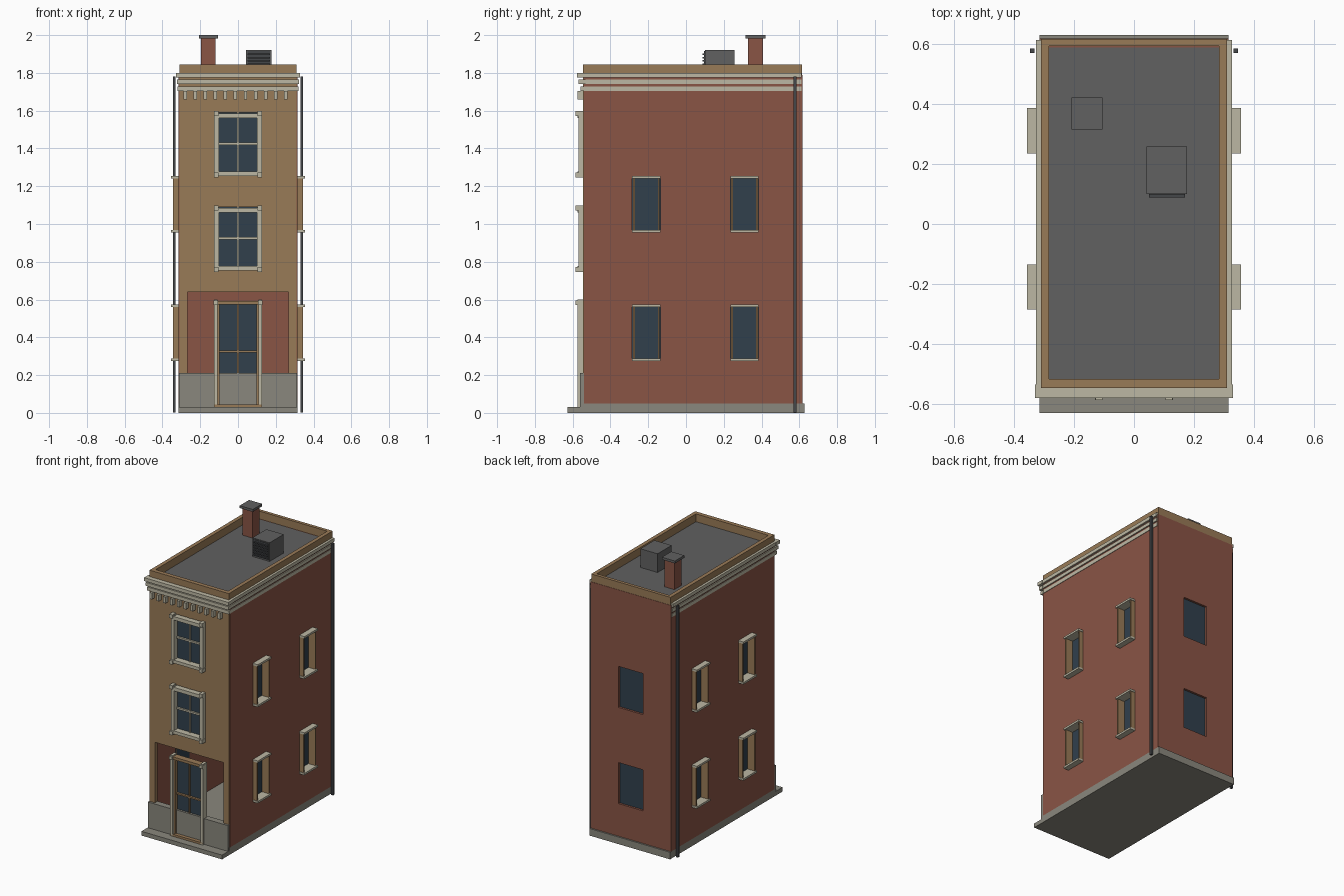
import bpy, bmesh
from mathutils import Vector

if "Cube" in bpy.data.objects:
    bpy.data.objects.remove(bpy.data.objects["Cube"])


def material(name, srgb):
    lin = [c / 12.92 if c < 0.04 else ((c + 0.055) / 1.055) ** 2.4 for c in srgb]
    mat = bpy.data.materials.new(name)
    mat.use_nodes = True
    mat.diffuse_color = (*lin, 1)
    mat.node_tree.nodes["Principled BSDF"].inputs["Base Color"].default_value = (*lin, 1)
    return mat


BRICK = material("red brick", (0.54, 0.33, 0.27))
TAN = material("tan stucco", (0.60, 0.48, 0.34))
CREAM = material("cream trim", (0.74, 0.72, 0.64))
STONE = material("grey stone", (0.54, 0.53, 0.49))
GLASS = material("dark blue glass", (0.19, 0.25, 0.30))
ROOF = material("roof grey", (0.38, 0.38, 0.38))
IRON = material("dark iron", (0.27, 0.28, 0.29))


def finish(name, bm, mat):
    mesh = bpy.data.meshes.new(name)
    bmesh.ops.recalc_face_normals(bm, faces=bm.faces[:])
    bm.to_mesh(mesh)
    bm.free()
    mesh.materials.append(mat)
    obj = bpy.data.objects.new(name, mesh)
    bpy.context.collection.objects.link(obj)
    return obj


def boxes(name, mat, *spans):
    """Each span is ((x0, x1), (y0, y1), (z0, z1))."""
    bm = bmesh.new()
    for span in spans:
        lo, hi = Vector(s[0] for s in span), Vector(s[1] for s in span)
        for v in bmesh.ops.create_cube(bm, size=1)["verts"]:
            v.co = (lo + hi) / 2 + v.co * (hi - lo)
    return finish(name, bm, mat)


def wall(name, mat, us, zs, holes, place, depth):
    """Panel with rectangular holes (u0, u1, z0, z1); place maps (u, z) to space."""
    bm = bmesh.new()
    us = sorted(set(us) | {u for h in holes for u in h[:2]})
    zs = sorted(set(zs) | {z for h in holes for z in h[2:]})
    for u0, u1 in zip(us, us[1:]):
        for z0, z1 in zip(zs, zs[1:]):
            u, z = (u0 + u1) / 2, (z0 + z1) / 2
            if not any(h[0] < u < h[1] and h[2] < z < h[3] for h in holes):
                corners = ((u0, z0), (u1, z0), (u1, z1), (u0, z1))
                bm.faces.new([bm.verts.new(place(*c)) for c in corners])
    bmesh.ops.remove_doubles(bm, verts=bm.verts[:], dist=0.0001)
    ext = bmesh.ops.extrude_face_region(bm, geom=bm.faces[:], use_keep_orig=True)
    for v in ext["geom"]:
        if isinstance(v, bmesh.types.BMVert):
            v.co += Vector(depth)
    return finish(name, bm, mat)


W, FRONT, BACK = 0.315, -0.545, 0.617     # half width, facade and rear planes
EAVE, BASE = 1.79, 0.05
ROWS = ((0.28, 0.57), (0.96, 1.25))       # side and rear window heights
BAYS = ((-0.285, -0.135), (0.235, 0.385))  # side window positions
FRONT_ROWS = ((0.76, 1.09), (1.26, 1.59))

# Base slab and front step
boxes("base_slab", STONE, ((-W, W), (-0.545, 0.628), (0, BASE)))
boxes("front_step", STONE, ((-W, W), (-0.628, -0.545), (0, 0.03)))

# Brick shell
for side, s in (("left", 1), ("right", -1)):
    wall(side + "_wall", BRICK, (FRONT + 0.005, BACK), (BASE, EAVE),
         [(*b, *r) for b in BAYS for r in ROWS],
         lambda u, z: (s * W, u, z), (-s * 0.025, 0, 0))
wall("rear_wall", BRICK, (-W + 0.025, W - 0.025), (BASE, EAVE),
     [(-0.095, 0.095, *r) for r in ROWS],
     lambda u, z: (u, BACK, z), (0, -0.03, 0))

# Stucco facade with window and shopfront openings
wall("facade", TAN, (-0.31, 0.31), (BASE, EAVE),
     [(-0.11, 0.11, *r) for r in FRONT_ROWS] + [(-0.268, 0.268, BASE, 0.64)],
     lambda u, z: (u, FRONT, z), (0, 0.03, 0))
boxes("stone_plinth", STONE, *[((min(s * 0.125, s * 0.313), max(s * 0.125, s * 0.313)),
                                (-0.56, -0.515), (0.03, 0.212)) for s in (-1, 1)])

# Front sash windows with corner blocks
for i, (z0, z1) in enumerate(FRONT_ROWS):
    tag = "_%d" % (i + 1)
    mid = (z0 + z1) / 2
    boxes("front_window_glass" + tag, GLASS, ((-0.11, 0.11), (-0.53, -0.525), (z0, z1)))
    trim = [((-0.11, 0.11), (-0.575, -0.525), (z0 - 0.005, z0 + 0.017)),
            ((-0.11, 0.11), (-0.575, -0.525), (z1 - 0.03, z1 - 0.005)),
            ((-0.1, 0.1), (-0.543, -0.525), (mid - 0.006, mid + 0.006)),
            ((-0.005, 0.005), (-0.541, -0.525), (z0, z1))]
    for s in (-1, 1):
        trim.append(((s * 0.113 - 0.013, s * 0.113 + 0.013), (-0.57, -0.525), (z0, z1)))
        trim += [((s * 0.116 - 0.012, s * 0.116 + 0.012), (-0.585, -0.545), (z - 0.013, z + 0.013))
                 for z in (z0, z1 - 0.005)]
    boxes("front_window_trim" + tag, CREAM, *trim)

# Entrance door
boxes("door_glass", GLASS, ((-0.11, 0.11), (-0.535, -0.53), (0.2, 0.585)))
boxes("door_panel", STONE, ((-0.11, 0.11), (-0.55, -0.525), (0.04, 0.21)))
boxes("door_bars", TAN,
      ((-0.11, 0.11), (-0.55, -0.53), (0.32, 0.33)),
      ((-0.005, 0.005), (-0.548, -0.53), (0.21, 0.58)),
      ((-0.125, 0.125), (-0.575, -0.53), (0.573, 0.592)),
      ((-0.125, 0.125), (-0.575, -0.53), (0.03, 0.045)),
      *[((s * 0.103 - 0.006, s * 0.103 + 0.006), (-0.56, -0.53), (0.04, 0.58)) for s in (-1, 1)])
boxes("door_posts", CREAM,
      *[((s * 0.118 - 0.01, s * 0.118 + 0.01), (-0.575, -0.53), (0.03, 0.6)) for s in (-1, 1)],
      *[((s * 0.118 - 0.012, s * 0.118 + 0.012), (-0.585, -0.545), (0.572, 0.594)) for s in (-1, 1)])

# Side windows: deep boxed frames with sill and head
for side, s in (("left", 1), ("right", -1)):
    def across(a, b):
        return tuple(sorted((s * a, s * b)))
    for b, (y0, y1) in enumerate(BAYS):
        for r, (z0, z1) in enumerate(ROWS):
            tag = "_%d_%d" % (b + 1, r + 1)
            boxes(side + "_window_glass" + tag, GLASS, (across(0.286, 0.291), (y0, y1), (z0, z1)))
            boxes(side + "_window_jambs" + tag, TAN,
                  *[(across(0.286, 0.345), ys, (z0, z1))
                    for ys in ((y0 + 0.004, y0 + 0.014), (y1 - 0.014, y1 - 0.004))])
            boxes(side + "_window_sills" + tag, CREAM,
                  *[(across(0.286, 0.355), (y0, y1), (z - 0.007, z + 0.007))
                    for z in (z0 + 0.002, z1 - 0.002)])

# Rear windows
for r, (z0, z1) in enumerate(ROWS):
    boxes("rear_window_glass_%d" % (r + 1), GLASS, ((-0.095, 0.095), (0.597, 0.602), (z0, z1)))

# Cornice bands wrapping the front and sides, with dentils below
for i, (z, out) in enumerate(((1.717, 0.004), (1.752, 0.009), (1.788, 0.014))):
    y = FRONT - 0.005 - out * 2
    boxes("cornice_band_%d" % (i + 1), CREAM,
          ((-W - out, W + out), (y, FRONT + 0.012), (z - 0.012, z + 0.012)),
          *[((s * W - out * 0.8, s * W + out * 0.8), (FRONT, 0.612), (z - 0.012, z + 0.012))
            for s in (-1, 1)])
boxes("dentils", CREAM, *[((x - 0.009, x + 0.009), (-0.575, -0.54), (1.66, 1.704))
                          for x in (-0.28 + 0.0533 * i for i in range(11))])

# Roof and parapet
boxes("roof", ROOF, ((-0.3, 0.3), (-0.53, 0.605), (1.77, EAVE)))
wall("parapet", TAN, (-0.31, 0.31), (-0.545, 0.615), [(-0.283, 0.283, -0.515, 0.592)],
     lambda u, v: (u, v, EAVE - 0.005), (0, 0, 0.06))

# Chimney
boxes("chimney", BRICK, ((-0.195, -0.118), (0.328, 0.408), (EAVE, 1.985)))
boxes("chimney_cap", ROOF, ((-0.207, -0.105), (0.315, 0.42), (1.983, 2.0)))

# Rooftop cooling unit with louvres
boxes("cooling_unit", ROOF, ((0.042, 0.177), (0.1, 0.257), (EAVE, 1.922)))
boxes("cooling_grille", IRON, ((0.05, 0.169), (0.096, 0.1), (EAVE + 0.01, 1.915)))
boxes("cooling_louvres", IRON, *[((0.05, 0.169), (0.088, 0.098), (z, z + 0.008))
                                 for z in (1.805 + 0.018 * i for i in range(6))])

# Downpipes
for side, s in (("left", 1), ("right", -1)):
    boxes(side + "_downpipe", IRON,
          ((s * 0.338 - 0.007, s * 0.338 + 0.007), (0.568, 0.584), (0.003, 1.78)))
